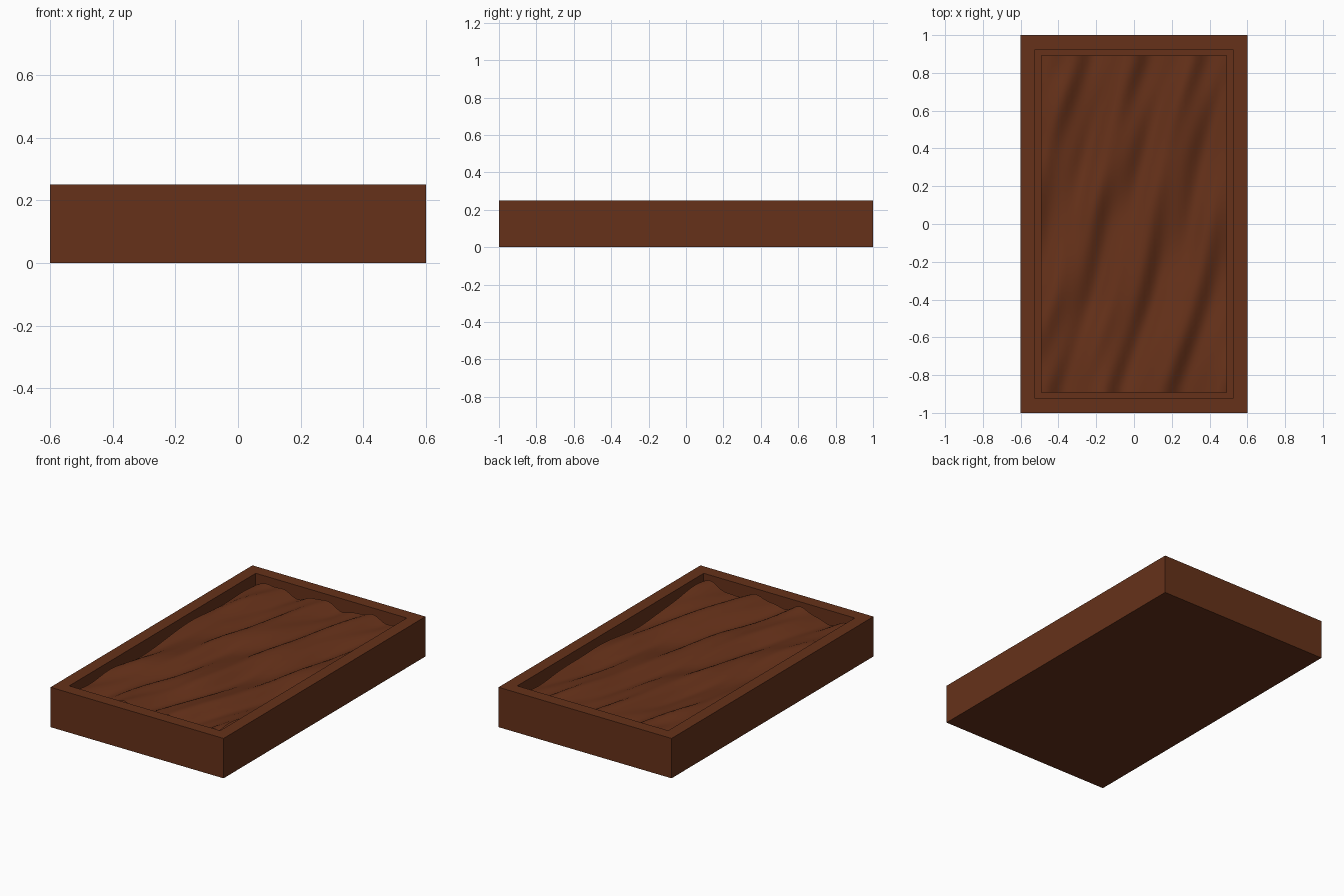
import bpy, bmesh
from math import sin, cos
from mathutils import Vector, noise

if "Cube" in bpy.data.objects:
    bpy.data.objects.remove(bpy.data.objects["Cube"])


def material(name, color):
    m = bpy.data.materials.new(name)
    m.diffuse_color = color
    m.use_nodes = True
    m.node_tree.nodes["Principled BSDF"].inputs["Base Color"].default_value = m.diffuse_color
    return m


def add_object(name, bm, mat):
    mesh = bpy.data.meshes.new(name)
    bm.to_mesh(mesh)
    bm.free()
    ob = bpy.data.objects.new(name, mesh)
    bpy.context.collection.objects.link(ob)
    mesh.materials.append(mat)
    return ob


brown = material("brown_wood", (0.133, 0.031, 0.010, 1))

# Planter box: a solid block with the top inset and pushed down
bm = bmesh.new()
bmesh.ops.create_cube(bm, size=1)
for v in bm.verts:
    v.co = Vector((v.co.x * 1.2, v.co.y * 2.0, (v.co.z + 0.5) * 0.25))
top = max(bm.faces, key=lambda f: f.calc_center_median().z)
bmesh.ops.inset_region(bm, faces=[top], thickness=0.108)
cavity = bmesh.ops.extrude_discrete_faces(bm, faces=[top])["faces"][0]
for v in cavity.verts:
    v.co.z = 0.08
bmesh.ops.recalc_face_normals(bm, faces=bm.faces)
add_object("planter_box", bm, brown)


# Soil: wavy furrows running lengthwise, slightly slanted
def soil_height(x, y):
    u = x - 0.25 * (y - 0.89) + 0.04
    z = 0.207
    z += 0.018 * cos(19 * u + 0.9 * sin(3 * (y - 0.89)))
    z += 0.007 * sin(41 * u + 1.5 * sin(4 * y))
    z += 0.018 * noise.noise(Vector((u * 6, y * 2.6, 3.7)))
    return min(max(z, 0.165), 0.243)


bm = bmesh.new()
bmesh.ops.create_grid(bm, x_segments=36, y_segments=54, size=1)
for v in bm.verts:
    x, y = v.co.x * 0.492, v.co.y * 0.892
    v.co = Vector((x, y, soil_height(x, y)))
for f in bm.faces:
    f.smooth = True
add_object("soil", bm, brown)
